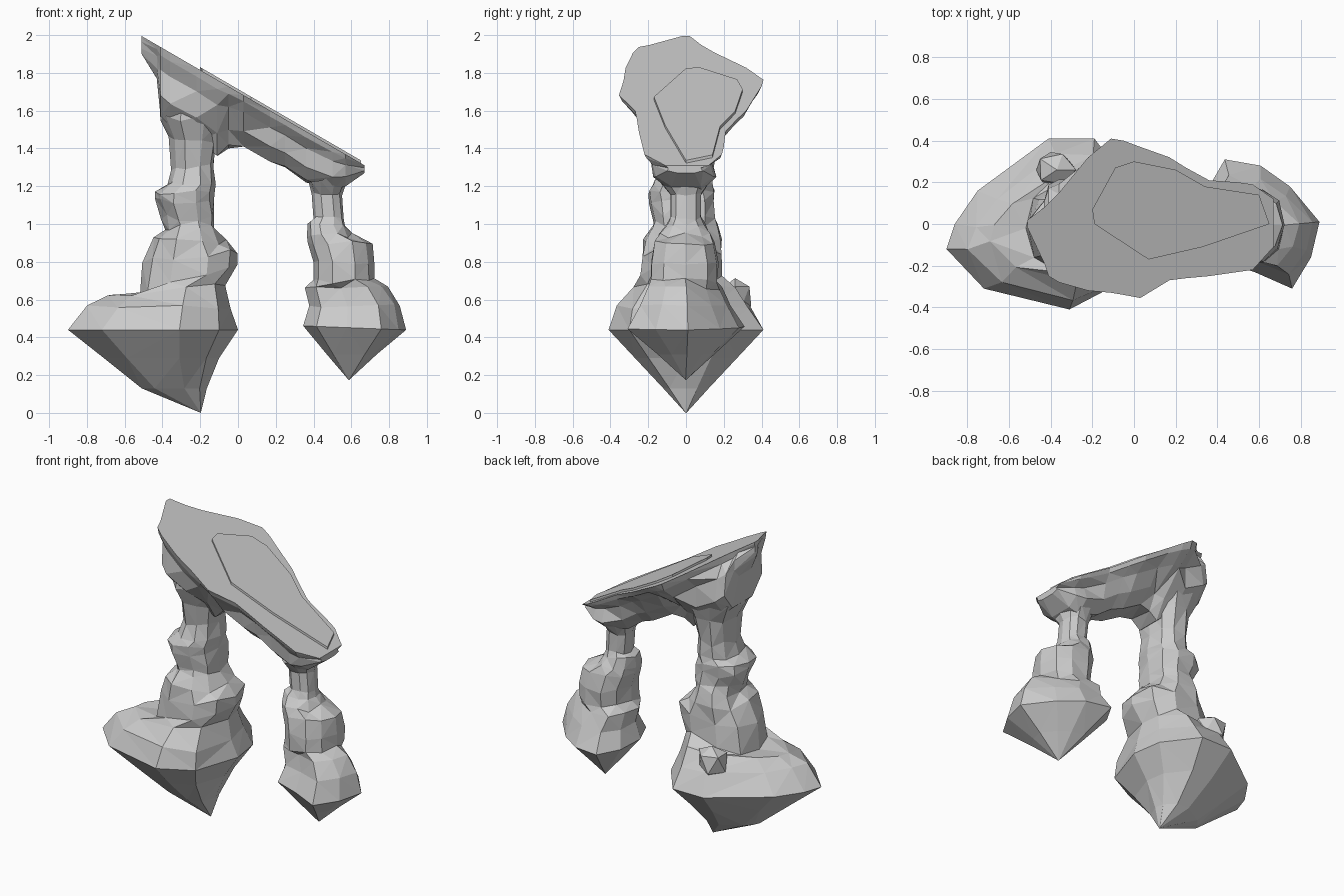
import bpy, bmesh, math, random
from mathutils import Vector

random.seed(7)


def loft(name, rings):
    """Skin a list of equal-length point rings into a faceted rock."""
    bm = bmesh.new()
    rows = [[bm.verts.new(p) for p in ring] for ring in rings]
    n = len(rows[0])
    for a, b in zip(rows, rows[1:]):
        for i in range(n):
            j = (i + 1) % n
            bm.faces.new((a[i], a[j], b[j], b[i]))
    bm.faces.new(rows[0])
    bm.faces.new(rows[-1])
    bmesh.ops.remove_doubles(bm, verts=bm.verts, dist=0.004)
    bmesh.ops.triangulate(bm, faces=bm.faces)
    bmesh.ops.recalc_face_normals(bm, faces=bm.faces)
    mesh = bpy.data.meshes.new(name)
    bm.to_mesh(mesh)
    bm.free()
    ob = bpy.data.objects.new(name, mesh)
    bpy.context.collection.objects.link(ob)
    return ob


def ring(z, x0, x1, y0, y1, tilt=0, rough=1, shape=None):
    """Rough ten-sided ring filling the given extents; tilt lifts the +x side.
    shape is an optional outline that is stretched to the extents."""
    cx, cy = (x0 + x1) / 2, (y0 + y1) / 2
    if shape:
        xs, ys = zip(*shape)
        unit = [((2 * x - max(xs) - min(xs)) / (max(xs) - min(xs)),
                 (2 * y - max(ys) - min(ys)) / (max(ys) - min(ys))) for x, y in shape]
    else:
        angles = [math.tau * i / 10 for i in range(10)]
        unit = [(math.copysign(abs(math.cos(a)) ** 0.85, math.cos(a)),
                 1.04 * math.copysign(abs(math.sin(a)) ** 0.85, math.sin(a))) for a in angles]
    pts = []
    for u, v in unit:
        k = 1 + rough * random.uniform(-0.06, 0.06)
        dx, dy = u * (x1 - x0) / 2 * k, v * (y1 - y0) / 2 * k
        pts.append((cx + dx, cy + dy, z + tilt * dx + rough * random.uniform(-0.02, 0.02)))
    return pts


def rock(name, loc, size):
    """Small irregular boulder."""
    bpy.ops.mesh.primitive_ico_sphere_add(subdivisions=1, radius=1, location=loc)
    ob = bpy.context.object
    ob.name = name
    for v in ob.data.vertices:
        v.co = Vector([c * s for c, s in zip(v.co, size)]) * random.uniform(0.85, 1.15)


# outlines of the two bases seen from above
LARGE = [(0, 0), (-0.03, 0.2), (-0.19, 0.41), (-0.41, 0.41), (-0.75, 0.16),
         (-0.86, 0), (-0.9, -0.12), (-0.72, -0.31), (-0.31, -0.41), (-0.1, -0.30)]
SMALL = [(0.89, 0.01), (0.75, 0.18), (0.61, 0.28), (0.44, 0.31), (0.36, 0.17),
         (0.35, -0.02), (0.42, -0.18), (0.58, -0.23), (0.76, -0.31), (0.85, -0.16)]

# large pillar with pointed underside, sloping ledge and stacked collars
loft("large_pillar", [
    ring(0.0, -0.2, -0.195, -0.002, 0.002, 0, 0, LARGE),
    ring(0.13, -0.51, -0.165, -0.12, 0.12, 0, 0, LARGE),
    ring(0.29, -0.71, -0.10, -0.27, 0.27, 0, 0, LARGE),
    ring(0.44, -0.90, 0.0, -0.41, 0.41, 0, 0, LARGE),
    ring(0.56, -0.79, -0.03, -0.37, 0.34, 0, 0.6, LARGE),
    ring(0.65, -0.69, -0.06, -0.27, 0.26, 0.1, 0.6, LARGE),
    ring(0.71, -0.53, 0.0, -0.24, 0.20, 0.3, 0.7),
    ring(0.83, -0.50, 0.0, -0.23, 0.19, 0.1, 0.7),
    ring(0.91, -0.44, -0.07, -0.22, 0.19),
    ring(0.98, -0.39, -0.12, -0.17, 0.16),
    ring(1.03, -0.40, -0.12, -0.17, 0.15),
    ring(1.12, -0.44, -0.12, -0.19, 0.15),
    ring(1.17, -0.44, -0.12, -0.20, 0.15, 0, 0.7),
    ring(1.21, -0.37, -0.12, -0.17, 0.14, 0, 0.7),
    ring(1.30, -0.35, -0.13, -0.15, 0.13),
    ring(1.45, -0.36, -0.11, -0.17, 0.16),
    ring(1.56, -0.42, -0.06, -0.22, 0.20),
    ring(1.68, -0.41, -0.06, -0.22, 0.20),
])

# small pillar with stepped shoulders
loft("small_pillar", [
    ring(0.175, 0.585, 0.59, -0.002, 0.002, 0, 0, SMALL),
    ring(0.31, 0.47, 0.735, -0.15, 0.15, 0, 0, SMALL),
    ring(0.45, 0.345, 0.89, -0.31, 0.31, -0.04, 0, SMALL),
    ring(0.57, 0.37, 0.86, -0.24, 0.24, 0, 0.6, SMALL),
    ring(0.66, 0.36, 0.79, -0.20, 0.19, 0, 0.6, SMALL),
    ring(0.70, 0.40, 0.72, -0.18, 0.17, 0, 0.8),
    ring(0.80, 0.40, 0.72, -0.18, 0.17, 0, 0.8),
    ring(0.90, 0.37, 0.71, -0.16, 0.15, 0, 0.6),
    ring(0.94, 0.37, 0.60, -0.14, 0.13, 0, 0.7),
    ring(1.00, 0.37, 0.57, -0.10, 0.10, -0.1, 0.6),
    ring(1.03, 0.40, 0.56, -0.08, 0.08, 0, 0.5),
    ring(1.16, 0.39, 0.55, -0.08, 0.08, 0, 0.5),
    ring(1.24, 0.37, 0.58, -0.15, 0.13),
])

# sloping slab and arch body: x, front edge, back edge, underside height, body half width
SECTIONS = [
    (-0.51, -0.02, 0.02, 1.90, 0.01), (-0.43, -0.19, 0.08, 1.77, 0.10),
    (-0.41, -0.25, 0.10, 1.57, 0.16), (-0.36, -0.28, 0.15, 1.52, 0.18),
    (-0.22, -0.32, 0.32, 1.45, 0.17), (-0.11, -0.33, 0.41, 1.36, 0.12),
    (-0.05, -0.34, 0.40, 1.40, 0.13), (0.03, -0.355, 0.37, 1.41, 0.15),
    (0.17, -0.27, 0.32, 1.33, 0.15), (0.25, -0.26, 0.27, 1.30, 0.14),
    (0.36, -0.25, 0.21, 1.22, 0.14), (0.50, -0.23, 0.20, 1.18, 0.13),
    (0.57, -0.22, 0.19, 1.20, 0.12), (0.67, -0.11, 0.12, 1.27, 0.07),
]


def top_z(x):
    return 1.995 - 0.58 * (x + 0.51)


slab = []
for x, yf, yb, zb, w in SECTIONS:
    t = top_z(x)
    h = t - zb
    d = random.uniform(-0.02, 0.02)
    slab.append([
        (x, yb, t), (x, yb * 0.95, t - 0.12 * h), (x, max(yb * 0.72, w * 1.1) + d, t - 0.33 * h),
        (x, w * 1.15 - d, zb + 0.3 * h), (x, w * 0.65, zb),
        (x, -w * 0.65, zb + max(0, d)), (x, -w * 1.25 + d, zb + 0.3 * h),
        (x, min(yf * 0.76, -w * 1.1) + d, t - 0.33 * h), (x, yf * 0.95, t - 0.12 * h), (x, yf, t)])
loft("arch_slab", slab)

# thin raised sheet on top of the slab
sheet = [(-0.20, 0.07), (-0.09, 0.27), (0.0, 0.30), (0.2, 0.26), (0.34, 0.18), (0.60, 0.14),
         (0.65, 0.0), (0.33, -0.11), (0.07, -0.17), (-0.19, 0.0)]
loft("raised_sheet", [[(x, y, top_z(x) + dz) for x, y in sheet] for dz in (-0.02, 0.015)])

# boulder lodged on the back of the large base
rock("back_boulder", (-0.37, 0.26, 0.62), (0.10, 0.09, 0.11))
